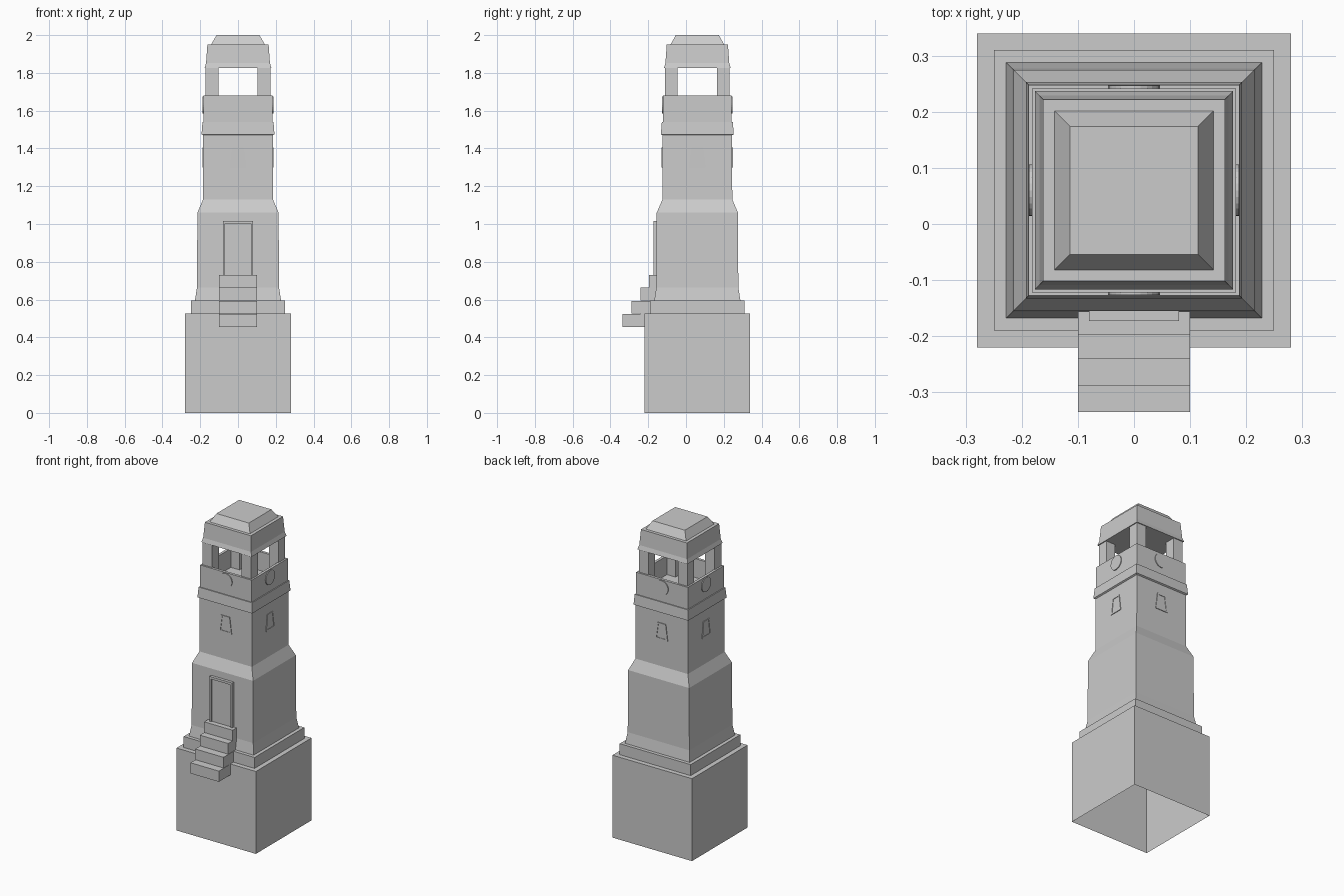
import bpy, bmesh
from math import pi, cos, sin
from mathutils import Matrix, Vector

if "Cube" in bpy.data.objects:
    bpy.data.objects.remove(bpy.data.objects["Cube"])

CY = 0.06  # tower axis in y


def finish(name, bm):
    bmesh.ops.recalc_face_normals(bm, faces=bm.faces)
    me = bpy.data.meshes.new(name)
    bm.to_mesh(me)
    bm.free()
    ob = bpy.data.objects.new(name, me)
    bpy.context.collection.objects.link(ob)
    return ob


def square_loft(name, profile, bottom=True, top=True):
    """Stack square rings given as (half width, z)."""
    bm = bmesh.new()
    rings = [[bm.verts.new((sx * h, CY + sy * h, z))
              for sx, sy in ((-1, -1), (1, -1), (1, 1), (-1, 1))] for h, z in profile]
    for a, b in zip(rings, rings[1:]):
        for i in range(4):
            j = (i + 1) % 4
            bm.faces.new((a[i], a[j], b[j], b[i]))
    if bottom:
        bm.faces.new(rings[0][::-1])
    if top:
        bm.faces.new(rings[-1])
    return finish(name, bm)


def add_box(bm, x0, x1, y0, y1, z0, z1):
    m = Matrix.Translation(((x0 + x1) / 2, (y0 + y1) / 2, (z0 + z1) / 2))
    bmesh.ops.create_cube(bm, size=1, matrix=m @ Matrix.Diagonal((x1 - x0, y1 - y0, z1 - z0, 1)))


def add_prism(bm, pts, y0, y1):
    """Extrude an (x, z) outline from y0 to y1."""
    f = bm.faces.new([bm.verts.new((x, y0, z)) for x, z in pts])
    r = bmesh.ops.extrude_face_region(bm, geom=[f])
    bmesh.ops.translate(bm, verts=[v for v in r['geom'] if isinstance(v, bmesh.types.BMVert)],
                        vec=(0, y1 - y0, 0))


def around(name, build):
    """Repeat a front-face part on all four sides of the tower."""
    for k, side in enumerate(('front', 'right', 'back', 'left')):
        bm = bmesh.new()
        build(bm)
        bmesh.ops.rotate(bm, verts=bm.verts, cent=(0, CY, 0), matrix=Matrix.Rotation(k * pi / 2, 3, 'Z'))
        finish(f"{name}_{side}", bm)


# Base block (open underneath) and plinth
square_loft("base", [(.28, 0), (.28, .525), (.25, .525)], bottom=False, top=False)
square_loft("plinth", [(.25, .525), (.25, .595), (.228, .595)], bottom=False, top=False)

# Shaft with flared foot, sloped shoulder, cornice and hollow parapet
square_loft("shaft", [(.228, .595), (.217, .665), (.215, 1.06), (.185, 1.13), (.184, 1.47),
                      (.193, 1.475), (.188, 1.54), (.182, 1.54), (.182, 1.68),
                      (.165, 1.68), (.165, 1.56)], bottom=False)

# Belfry corner pillars
bm = bmesh.new()
for sx in (-1, 1):
    for sy in (-1, 1):
        xs = sorted((sx * .104, sx * .171))
        ys = sorted((CY + sy * .104, CY + sy * .171))
        add_box(bm, *xs, *ys, 1.56, 1.83)
finish("belfry_pillars", bm)

# Roof
square_loft("roof_cornice", [(.177, 1.825), (.169, 1.852), (.162, 1.95)])
square_loft("roof_cap", [(.142, 1.95), (.114, 2.0)], bottom=False)


# Trapezoid windows: a frame ring around a recessed pane
def window(bm):
    yw = CY - .1845
    outer = [(-.044, 1.30), (.044, 1.30), (.030, 1.405), (-.030, 1.405)]
    inner = [(-.034, 1.309), (.034, 1.309), (.022, 1.396), (-.022, 1.396)]
    loops = [[bm.verts.new((x, y, z)) for x, z in pts]
             for pts, y in ((outer, yw + .004), (outer, yw - .004), (inner, yw - .004), (inner, yw - .001))]
    for a, b in zip(loops, loops[1:]):
        for i in range(4):
            j = (i + 1) % 4
            bm.faces.new((a[i], a[j], b[j], b[i]))
    bm.faces.new(loops[-1])


around("window", window)


# Clock discs
def clock(bm):
    pts = [(.046 * cos(2 * pi * i / 24), 1.63 + .046 * sin(2 * pi * i / 24)) for i in range(24)]
    add_prism(bm, pts, CY - .187, CY - .175)


around("clock_face", clock)

# Door with frame
bm = bmesh.new()
add_box(bm, -.08, -.068, -.173, -.14, .73, 1.017)
add_box(bm, .068, .08, -.173, -.14, .73, 1.017)
add_box(bm, -.068, .068, -.173, -.14, 1.002, 1.017)
finish("door_frame", bm)
bm = bmesh.new()
add_box(bm, -.068, .068, -.165, -.14, .73, 1.002)
finish("door", bm)

# Entrance steps
bm = bmesh.new()
for y0, y1, z0 in ((-.335, -.24, .455), (-.288, -.19, .525), (-.241, -.15, .595), (-.197, -.15, .663)):
    add_box(bm, -.1, .1, y0, y1, z0, z0 + .068)
# short tread that ties the lowest step to the base wall
add_box(bm, -.1, .1, -.24, -.219, .455, .525)
finish("steps", bm)
